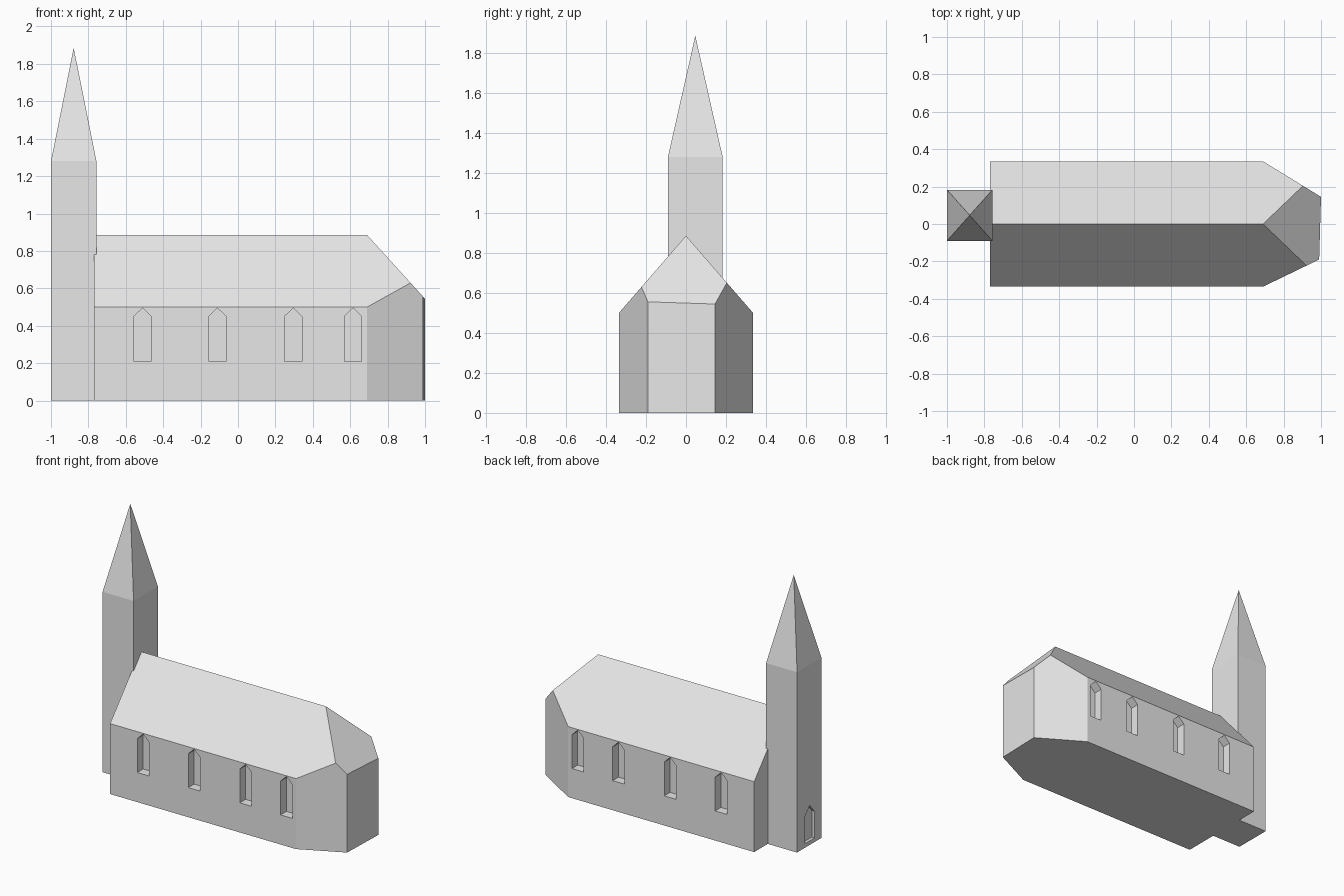
import bpy, bmesh
from mathutils import Vector

if "Cube" in bpy.data.objects:
    bpy.data.objects.remove(bpy.data.objects["Cube"])

stone = bpy.data.materials.new("pale stone grey")
stone.diffuse_color = (0.8, 0.8, 0.8, 1)
stone.use_nodes = True
stone.node_tree.nodes["Principled BSDF"].inputs["Base Color"].default_value = stone.diffuse_color


def finish(name, bm):
    bmesh.ops.recalc_face_normals(bm, faces=bm.faces[:])
    mesh = bpy.data.meshes.new(name)
    bm.to_mesh(mesh)
    bm.free()
    mesh.materials.append(stone)
    ob = bpy.data.objects.new(name, mesh)
    bpy.context.collection.objects.link(ob)
    return ob


def prism(bm, points, offset):
    """Extrude a flat outline along an offset."""
    face = bm.faces.new([bm.verts.new(p) for p in points])
    new = bmesh.ops.extrude_face_region(bm, geom=[face])["geom"]
    bmesh.ops.translate(bm, vec=Vector(offset),
                        verts=[v for v in new if isinstance(v, bmesh.types.BMVert)])


def slice_off(bm, point, normal):
    """Cut away everything above a plane and close the cut."""
    cut = bmesh.ops.bisect_plane(bm, geom=bm.verts[:] + bm.edges[:] + bm.faces[:],
                                 plane_co=point, plane_no=normal, clear_outer=True)
    edges = [e for e in cut["geom_cut"] if isinstance(e, bmesh.types.BMEdge)]
    bmesh.ops.contextual_create(bm, geom=edges)


def pointed_arch(mid, half, low, shoulder, top):
    return [(mid - half, low), (mid + half, low), (mid + half, shoulder),
            (mid, top), (mid - half, shoulder)]


def carve(target, bm):
    """Subtract a cutter mesh, then remove the cutter."""
    cutter = finish("cutter", bm)
    cutter.hide_render = True
    mod = target.modifiers.new("openings", 'BOOLEAN')
    mod.operation = 'DIFFERENCE'
    mod.solver = 'EXACT'
    mod.object = cutter
    bpy.context.view_layer.objects.active = target
    bpy.ops.object.modifier_apply(modifier=mod.name)
    bpy.data.objects.remove(cutter)


# Nave and angled chancel: tall footprint trimmed by the roof planes
WEST, EAST, HALF, EAVES, RIDGE = -0.77, 0.69, 0.335, 0.5, 0.885
bm = bmesh.new()
prism(bm, [(WEST, -HALF, 0), (EAST, -HALF, 0), (0.99, -0.19, 0),
           (1.0, 0.145, 0), (EAST, HALF, 0), (WEST, HALF, 0)], (0, 0, 1.2))
ridge_end = (EAST, 0, RIDGE)
for side in (-1, 1):
    slice_off(bm, ridge_end, (0, side * (RIDGE - EAVES), HALF))
slice_off(bm, ridge_end, (1.1, 0, 1))
nave = finish("nave", bm)

# Recessed pointed windows on both long walls
DEPTH = 0.065
bm = bmesh.new()
for side in (-1, 1):
    for x in (-0.51, -0.11, 0.295, 0.615):
        outline = pointed_arch(x, 0.046, 0.21, 0.45, 0.495)
        prism(bm, [(u, side * (HALF - DEPTH), z) for u, z in outline],
              (0, side * (DEPTH + 0.1), 0))
carve(nave, bm)

# Tower shaft
X0, X1, Y0, Y1, TOP = -1.0, -0.757, -0.09, 0.183, 1.28
square = [(X0, Y0), (X1, Y0), (X1, Y1), (X0, Y1)]
bm = bmesh.new()
prism(bm, [(x, y, 0) for x, y in square], (0, 0, TOP))
tower = finish("tower", bm)

# Shallow pointed doorway in the west face of the tower
bm = bmesh.new()
outline = pointed_arch(0.042, 0.053, 0.03, 0.22, 0.28)
prism(bm, [(X0 + 0.02, y, z) for y, z in outline], (-0.1, 0, 0))
carve(tower, bm)

# Four-sided spire
bm = bmesh.new()
base = [bm.verts.new((x, y, TOP)) for x, y in square]
apex = bm.verts.new(((X0 + X1) / 2, (Y0 + Y1) / 2, 1.885))
for i in range(4):
    bm.faces.new((base[i], base[(i + 1) % 4], apex))
finish("spire", bm)
